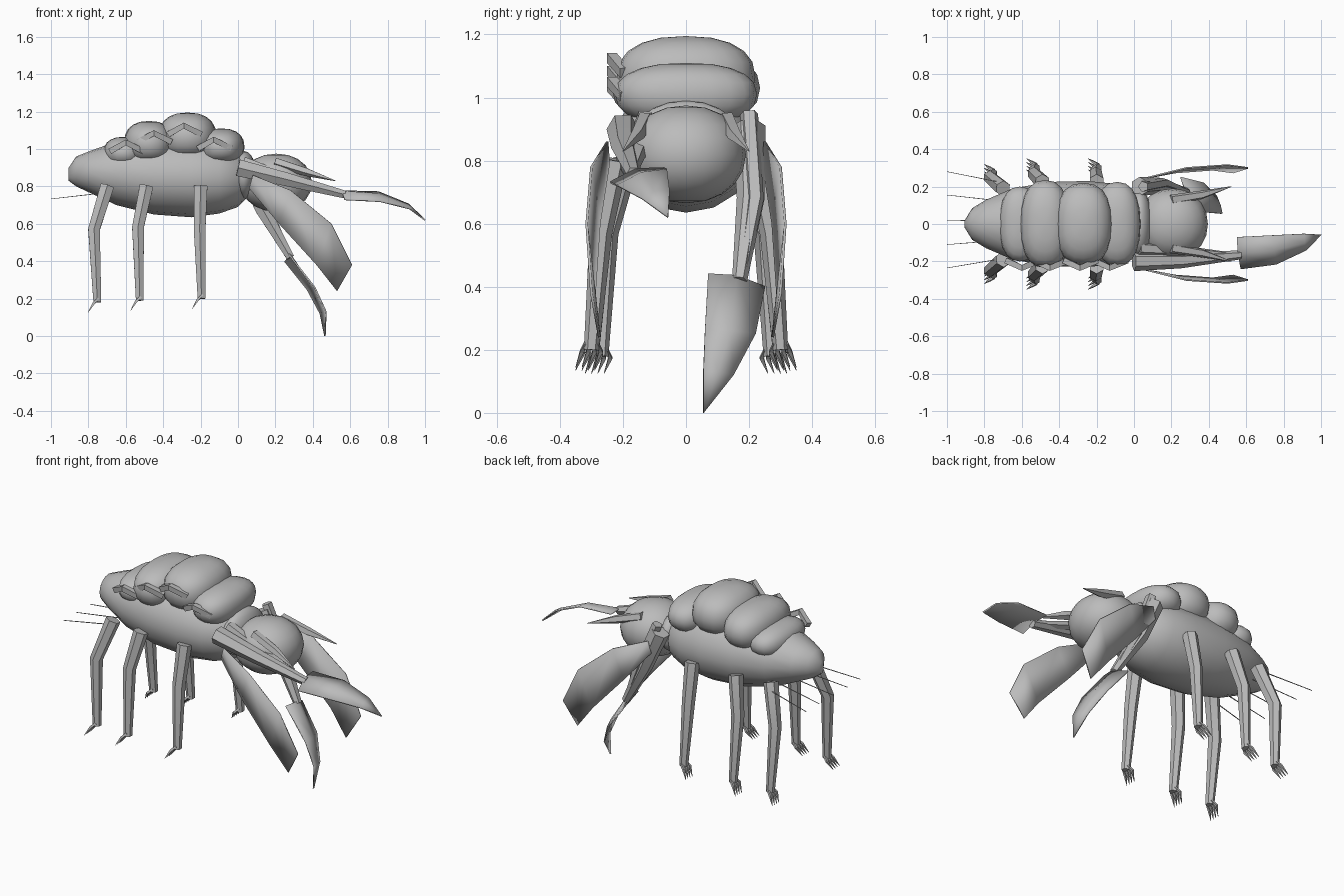
import bpy, bmesh, math
from mathutils import Vector

cube = bpy.data.objects.get("Cube")
if cube:
    bpy.data.objects.remove(cube, do_unlink=True)

grey = bpy.data.materials.new("shell grey")
grey.use_nodes = True
grey.diffuse_color = (0.5, 0.5, 0.5, 1)
grey.node_tree.nodes["Principled BSDF"].inputs["Base Color"].default_value = (0.5, 0.5, 0.5, 1)


def finish(name, bm, angle=35):
    """Turn a bmesh into a shaded object."""
    bmesh.ops.recalc_face_normals(bm, faces=bm.faces)
    mesh = bpy.data.meshes.new(name)
    bm.to_mesh(mesh)
    bm.free()
    mesh.materials.append(grey)
    ob = bpy.data.objects.new(name, mesh)
    bpy.context.collection.objects.link(ob)
    bpy.ops.object.select_all(action='DESELECT')
    ob.select_set(True)
    bpy.context.view_layer.objects.active = ob
    if angle:
        bpy.ops.object.shade_smooth_by_angle(angle=math.radians(angle))
    return ob


def skin(bm, rings, closed=True):
    """Join successive rows of vertices with quads."""
    n = len(rings[0])
    for a, b in zip(rings, rings[1:]):
        for i in range(n if closed else n - 1):
            j = (i + 1) % n
            bm.faces.new((a[i], a[j], b[j], b[i]))


def tube(bm, path, radii, sides=6):
    """Tapered many-sided limb along a path."""
    path = [Vector(p) for p in path]
    rings = []
    for k, (p, r) in enumerate(zip(path, radii)):
        d = (path[min(k + 1, len(path) - 1)] - path[max(k - 1, 0)]).normalized()
        u = d.cross(Vector((0, 1, 0))).normalized()
        v = d.cross(u)
        rings.append([bm.verts.new(p + r * (u * math.cos(t) + v * math.sin(t)))
                      for t in [math.tau * (i + 0.5) / sides for i in range(sides)]])
    skin(bm, rings)
    bm.faces.new(rings[0])
    bm.faces.new(rings[-1])


def limb(name, path, radii, sides=6):
    bm = bmesh.new()
    tube(bm, path, radii, sides)
    return finish(name, bm, 25)


def blob(name, centre, radii, power=1.0):
    """Rounded lump, fuller than an ellipsoid when power is below one."""
    bm = bmesh.new()
    bmesh.ops.create_uvsphere(bm, u_segments=20, v_segments=10, radius=1)
    for v in bm.verts:
        v.co = Vector([c + r * math.copysign(abs(q) ** power, q)
                       for c, r, q in zip(centre, radii, v.co)])
    return finish(name, bm, 50)


def sheet(name, rows, thick=0.008):
    """Thin curved plate through rows of points."""
    bm = bmesh.new()
    skin(bm, [[bm.verts.new(p) for p in row] for row in rows], closed=False)
    bmesh.ops.remove_doubles(bm, verts=bm.verts, dist=0.0005)
    ob = finish(name, bm, 40)
    mod = ob.modifiers.new("thickness", 'SOLIDIFY')
    mod.thickness = thick
    mod.offset = 0
    return ob


# Abdomen: stations of x, half width, top, bottom
stations = [(-0.905, 0.02, 0.90, 0.83), (-0.865, 0.085, 0.96, 0.80), (-0.79, 0.13, 0.99, 0.765),
            (-0.65, 0.19, 1.04, 0.70), (-0.45, 0.225, 1.06, 0.65), (-0.25, 0.23, 1.06, 0.635),
            (-0.10, 0.215, 1.04, 0.655), (0.0, 0.17, 1.0, 0.69), (0.05, 0.11, 0.95, 0.74)]
bm = bmesh.new()
rings = []
for x, w, top, bot in stations:
    mid, half = (top + bot) / 2, (top - bot) / 2
    rings.append([bm.verts.new((x, w * math.cos(t), mid + half * math.sin(t)))
                  for t in [math.tau * i / 16 for i in range(16)]])
skin(bm, rings)
bm.faces.new(rings[0])
bm.faces.new(rings[-1])
finish("abdomen", bm)

# Humps on the back, neck and head
blob("front_hump", (-0.09, 0, 1.01), (0.125, 0.225, 0.10), 0.85)
blob("main_hump", (-0.27, 0, 1.065), (0.155, 0.22, 0.13), 0.85)
blob("third_hump", (-0.475, 0, 1.03), (0.135, 0.235, 0.12), 0.85)
blob("rear_hump", (-0.61, 0, 0.98), (0.11, 0.2, 0.085), 0.85)
blob("neck", (0.03, 0, 0.86), (0.07, 0.18, 0.13))
blob("head", (0.205, 0, 0.82), (0.19, 0.19, 0.155), 0.95)

# Bent ridge spines along the right side
for k, (x, z) in enumerate([(-0.60, 1.035), (-0.45, 1.085), (-0.29, 1.125), (-0.13, 1.05)]):
    limb(f"ridge_spine_{k + 1}",
         [(x - 0.08, -0.195, z - 0.045), (x, -0.235, z), (x + 0.09, -0.195, z - 0.045)],
         [0.022] * 3, 4)

# Legs with fanned toes, front blades and head horns, on both sides
legs = {"rear": [(-0.70, 0.19, 0.80), (-0.77, 0.25, 0.57), (-0.752, 0.27, 0.18)],
        "middle": [(-0.49, 0.225, 0.80), (-0.535, 0.27, 0.58), (-0.525, 0.30, 0.19)],
        "front": [(-0.20, 0.225, 0.80), (-0.205, 0.27, 0.57), (-0.195, 0.30, 0.20)]}
blade = [((0.08, 0.25, 0.86), (0.06, 0.245, 0.79)), ((0.28, 0.30, 0.78), (0.22, 0.275, 0.60)),
         ((0.50, 0.315, 0.60), (0.42, 0.29, 0.38)), ((0.61, 0.30, 0.38), (0.53, 0.275, 0.24))]
for s, side in ((1, "left"), (-1, "right")):
    def flip(points):
        return [(x, s * y, z) for x, y, z in points]
    for name, path in legs.items():
        limb(f"{side}_{name}_leg", flip(path), [0.042, 0.036, 0.024])
        x, y, z = path[-1]
        bm = bmesh.new()
        for d in (-0.03, -0.01, 0.01, 0.03):
            tube(bm, flip([(x + 0.005, y + d * 0.6, z + 0.02), (x - 0.02, y + d, z - 0.005),
                           (x - 0.05, y + d + 0.02, z - 0.055)]), [0.008, 0.009, 0.001], 4)
        finish(f"{side}_{name}_toes", bm, 0)
    sheet(f"{side}_blade", [flip(row) for row in blade])
    limb(f"{side}_horn", flip([(0.20, 0.13, 0.93), (0.36, 0.155, 0.88), (0.52, 0.2, 0.83)]),
         [0.028, 0.024, 0.002], 5)

# Right arm reaching forward, with its claw plate
limb("right_arm", [(0.0, -0.2, 0.90), (0.25, -0.195, 0.84), (0.57, -0.165, 0.757)],
     [0.052, 0.042, 0.024])
limb("right_arm_brace", [(0.03, -0.13, 0.93), (0.28, -0.145, 0.84), (0.55, -0.17, 0.765)],
     [0.035, 0.028, 0.015], 5)
sheet("right_claw", [
    [(0.55, -0.07, 0.775), (0.555, -0.16, 0.772), (0.57, -0.24, 0.73)],
    [(0.75, -0.06, 0.77), (0.75, -0.14, 0.76), (0.76, -0.215, 0.72)],
    [(0.91, -0.052, 0.705), (0.91, -0.10, 0.70), (0.92, -0.14, 0.68)],
    [(1.0, -0.057, 0.62)] * 3])

# Left arm hanging down, with its claw plate
limb("left_arm", [(0.03, 0.2, 0.91), (0.13, 0.205, 0.68), (0.28, 0.17, 0.42)],
     [0.052, 0.044, 0.024])
limb("left_arm_brace", [(0.05, 0.2, 0.95), (0.16, 0.22, 0.68), (0.27, 0.18, 0.44)],
     [0.03, 0.028, 0.015], 5)
sheet("left_claw", [
    [(0.27, 0.07, 0.44), (0.28, 0.16, 0.435), (0.25, 0.25, 0.40)],
    [(0.41, 0.06, 0.26), (0.40, 0.14, 0.26), (0.37, 0.22, 0.25)],
    [(0.47, 0.055, 0.13), (0.46, 0.10, 0.13), (0.44, 0.15, 0.12)],
    [(0.465, 0.055, 0.0)] * 3])

# Fine tail bristles
for k, y in enumerate((-0.235, -0.11, 0.02, 0.155, 0.28)):
    limb(f"tail_bristle_{k + 1}", [(-0.72, y * 0.8, 0.765), (-1.0, y, 0.733)], [0.003, 0.002], 4)
